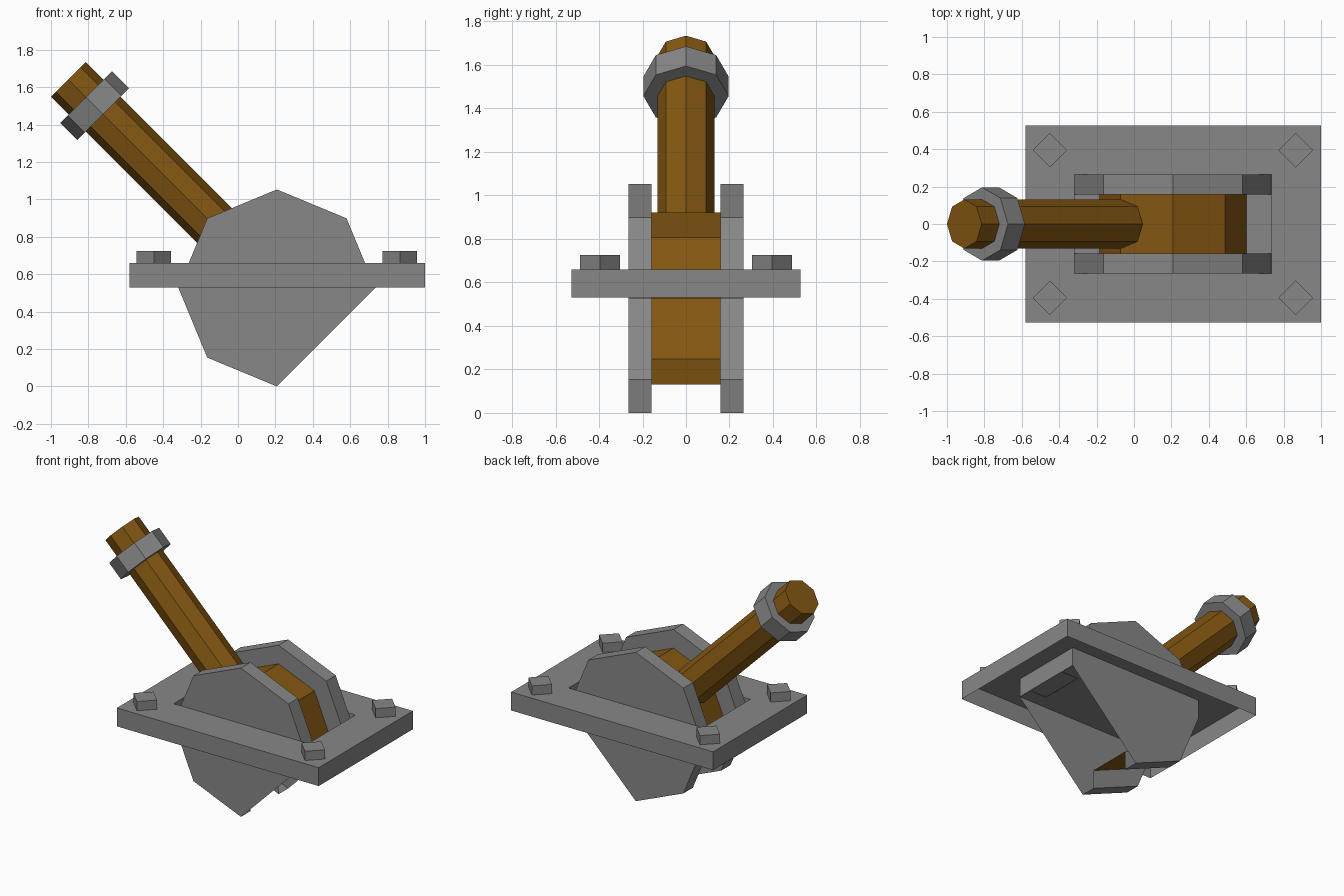
import bpy, bmesh
from math import cos, sin, pi
from mathutils import Matrix, Vector

if "Cube" in bpy.data.objects:
    bpy.data.objects.remove(bpy.data.objects["Cube"])

CX, CZ = 0.208, 0.5265            # pivot of the lever
R_OUT, R_CORE = 0.5265, 0.395     # cheek and drum radii
Y_OUT, Y_IN = 0.264, 0.158        # cheek outer and inner faces


def material(name, rgb):
    mat = bpy.data.materials.new(name)
    mat.diffuse_color = (*rgb, 1)
    mat.use_nodes = True
    mat.node_tree.nodes["Principled BSDF"].inputs["Base Color"].default_value = mat.diffuse_color
    return mat


brown = material("brown", (0.23, 0.095, 0.006))
grey = material("dark_grey", (0.242, 0.242, 0.242))


def finish(name, bm, mat=grey):
    bmesh.ops.recalc_face_normals(bm, faces=bm.faces[:])
    me = bpy.data.meshes.new(name)
    bm.to_mesh(me)
    bm.free()
    me.materials.append(mat)
    ob = bpy.data.objects.new(name, me)
    bpy.context.collection.objects.link(ob)
    return ob


def bridge(bm, rings, closed):
    """Join successive vertex rings with quads."""
    for a, b in zip(rings, rings[1:]):
        n = len(a)
        for i in range(n if closed else n - 1):
            j = (i + 1) % n
            bm.faces.new((a[i], a[j], b[j], b[i]))


def arc(bm, r, y):
    """Seven corners of an octagon; the lower right corner is left out."""
    return [bm.verts.new((CX + r * cos(i * pi / 4), y, CZ + r * sin(i * pi / 4)))
            for i in range(7)]


def rect(bm, x0, x1, y, z):
    return [bm.verts.new((px, py, z))
            for px, py in ((x0, -y), (x1, -y), (x1, y), (x0, y))]


def prism(name, sides, r, p0, p1, mat=grey):
    """Prism running between two points."""
    p0, p1 = Vector(p0), Vector(p1)
    d = p1 - p0
    bm = bmesh.new()
    rot = Matrix.Rotation(-pi / 4, 4, 'Y') if abs(d.x) > 1e-6 else Matrix()
    bmesh.ops.create_cone(bm, cap_ends=True, segments=sides, radius1=r, radius2=r,
                          depth=d.length,
                          matrix=Matrix.Translation((p0 + p1) / 2) @ rot)
    return finish(name, bm, mat)


def along(t):
    """Point on the lever axis, leaning 45 degrees to the left."""
    return (CX - t * sin(pi / 4), 0, CZ + t * cos(pi / 4))


# Mounting plate: open underneath, with a shallow recess for the drum
bm = bmesh.new()
rings = [rect(bm, -0.58, 1.0, 0.526, 0.53), rect(bm, -0.58, 1.0, 0.526, 0.66),
         rect(bm, CX - R_OUT, CX + R_OUT, Y_OUT, 0.66),
         rect(bm, CX - R_OUT, CX + R_OUT, Y_OUT, 0.53)]
bridge(bm, rings, True)
bm.faces.new(rings[-1])
finish("mounting_plate", bm)

# Cheeks: outer face, rim and inner ring on each side, open at lower right
for side, name in ((-1, "front_cheek"), (1, "back_cheek")):
    bm = bmesh.new()
    rings = [arc(bm, R_OUT, side * Y_OUT), arc(bm, R_OUT, side * Y_IN),
             arc(bm, R_CORE, side * Y_IN)]
    bridge(bm, rings, False)
    bm.faces.new(rings[0])
    finish(name, bm)

# Drum surface between the cheeks
bm = bmesh.new()
bridge(bm, [arc(bm, R_CORE, -Y_IN), arc(bm, R_CORE, Y_IN)], False)
finish("drum", bm, brown)

# Lever and its collar
prism("lever", 8, 0.131, along(0.36), along(1.577), brown)
prism("lever_collar", 8, 0.196, along(1.315), along(1.443))

# Corner bolts
for x in (-0.45, 0.865):
    for y in (-0.395, 0.395):
        prism("corner_bolt", 4, 0.092, (x, y, 0.66), (x, y, 0.725))
